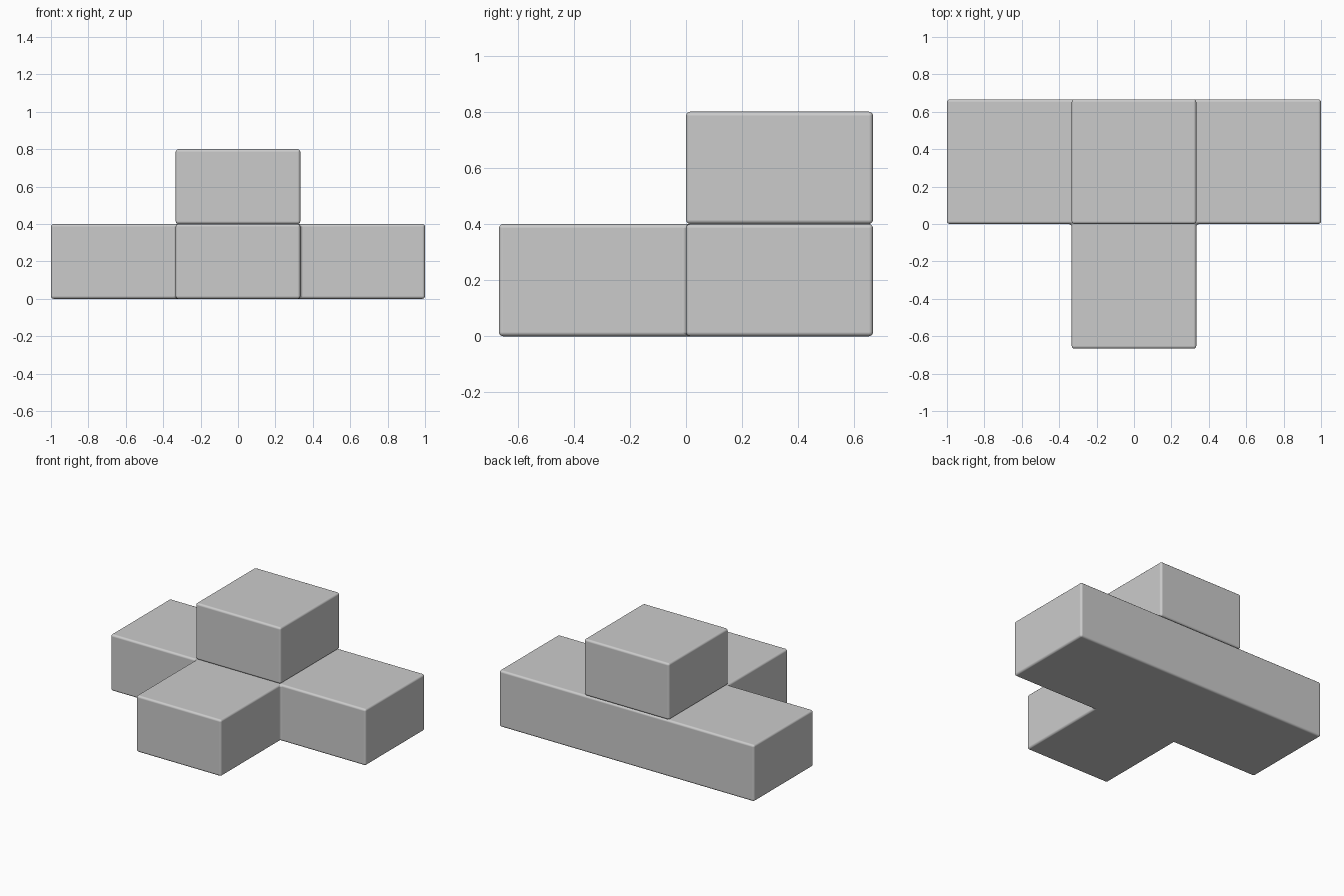
import bpy
import bmesh

if "Cube" in bpy.data.objects:
    bpy.data.objects.remove(bpy.data.objects["Cube"])

U = 2 / 3   # block footprint
H = 0.4     # block height


def prism(name, outline, z0, z1):
    """Extrude a flat outline upward and round its edges slightly."""
    bm = bmesh.new()
    face = bm.faces.new([bm.verts.new((x, y, z0)) for x, y in outline])
    ext = bmesh.ops.extrude_face_region(bm, geom=[face], use_keep_orig=True)
    top = [v for v in ext["geom"] if isinstance(v, bmesh.types.BMVert)]
    bmesh.ops.translate(bm, verts=top, vec=(0, 0, z1 - z0))
    bmesh.ops.recalc_face_normals(bm, faces=bm.faces)
    mesh = bpy.data.meshes.new(name)
    bm.to_mesh(mesh)
    bm.free()
    mesh.shade_smooth()
    obj = bpy.data.objects.new(name, mesh)
    bpy.context.collection.objects.link(obj)
    bevel = obj.modifiers.new("rounded_edges", "BEVEL")
    bevel.width = 0.015
    bevel.segments = 3
    bevel.harden_normals = True
    return obj


# T-shaped base: a row of three blocks with one in front
right = [(U / 2, -U), (U / 2, 0), (1, 0), (1, U)]
left = [(-x, y) for x, y in reversed(right)]
prism("base", right + left, 0, H)

# single block stacked on the middle of the row
prism("top_block", [(-U / 2, 0), (U / 2, 0), (U / 2, U), (-U / 2, U)], H, 2 * H)
